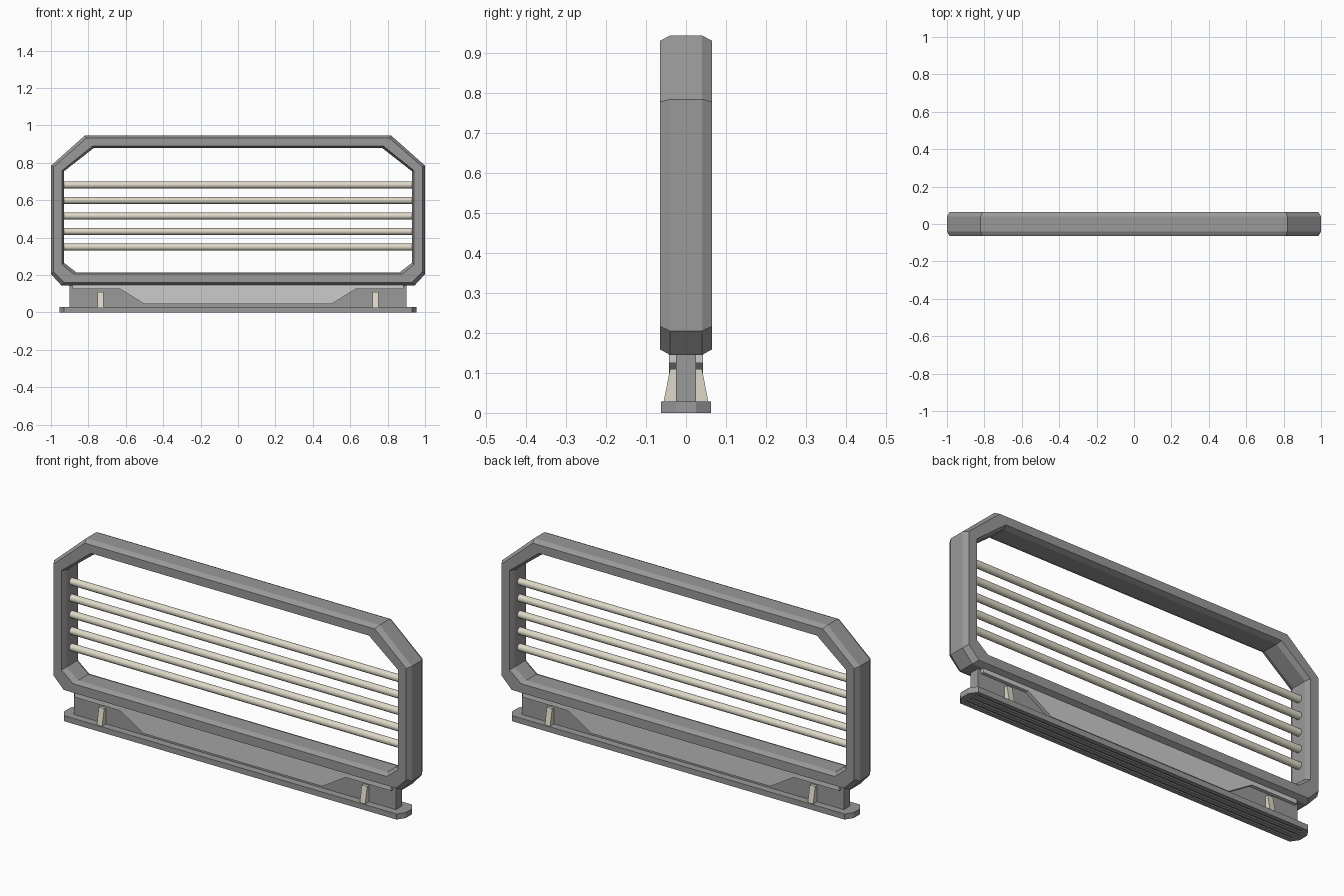
import bpy, bmesh, math
from mathutils import Matrix

cube = bpy.data.objects.get("Cube")
if cube:
    bpy.data.objects.remove(cube, do_unlink=True)


def material(name, rgb):
    m = bpy.data.materials.new(name)
    m.use_nodes = True
    m.diffuse_color = (*rgb, 1)
    m.node_tree.nodes["Principled BSDF"].inputs["Base Color"].default_value = (*rgb, 1)
    return m


GREY = material("mid grey", (0.32, 0.32, 0.32))
LIGHT = material("light grey", (0.60, 0.60, 0.60))
CREAM = material("cream", (0.73, 0.69, 0.58))


def finish(bm, name, mat):
    bmesh.ops.recalc_face_normals(bm, faces=bm.faces)
    mesh = bpy.data.meshes.new(name)
    bm.to_mesh(mesh)
    bm.free()
    mesh.materials.append(mat)
    obj = bpy.data.objects.new(name, mesh)
    bpy.context.collection.objects.link(obj)
    return obj


def prism(name, points, direction, mat):
    """Extrude a closed outline of 3D points along a direction."""
    bm = bmesh.new()
    face = bm.faces.new([bm.verts.new(p) for p in points])
    new = bmesh.ops.extrude_face_region(bm, geom=[face])["geom"]
    bmesh.ops.translate(bm, vec=direction,
                        verts=[g for g in new if isinstance(g, bmesh.types.BMVert)])
    return finish(bm, name, mat)


def box(name, x, y, z, mat):
    pts = [(x[0], y[0], z[0]), (x[1], y[0], z[0]), (x[1], y[1], z[0]), (x[0], y[1], z[0])]
    return prism(name, pts, (0, 0, z[1] - z[0]), mat)


def mirrored(half):
    """Close a right-hand outline, listed bottom to top, with its mirror image."""
    return half + [(-a, b) for a, b in reversed(half)]


# Octagonal frame with chamfered outer and inner edges
outer = mirrored([(0.945, 0.145), (1.0, 0.205), (1.0, 0.785), (0.82, 0.945)])
inner = mirrored([(0.865, 0.215), (0.93, 0.265), (0.93, 0.755), (0.77, 0.88)])
section = [(0, -0.04), (0.2, -0.065), (0.85, -0.065), (1, -0.04),
           (1, 0.04), (0.85, 0.065), (0.2, 0.065), (0, 0.04)]
bm = bmesh.new()
rings = [[bm.verts.new((o[0] + (i[0] - o[0]) * t, y, o[1] + (i[1] - o[1]) * t))
          for t, y in section] for o, i in zip(outer, inner)]
for k, ring in enumerate(rings):
    after = rings[(k + 1) % len(rings)]
    for j in range(len(section)):
        n = (j + 1) % len(section)
        bm.faces.new((ring[j], ring[n], after[n], after[j]))
finish(bm, "frame", GREY)

# Horizontal rails
for k in range(5):
    bm = bmesh.new()
    bmesh.ops.create_cone(bm, cap_ends=True, segments=16, radius1=0.018, radius2=0.018,
                          depth=1.87, matrix=Matrix.Translation((0, 0, 0.35 + 0.083 * k))
                          @ Matrix.Rotation(math.pi / 2, 4, "Y"))
    rail = finish(bm, f"rail_{k + 1}", CREAM)
    bpy.ops.object.select_all(action="DESELECT")
    rail.select_set(True)
    bpy.context.view_layer.objects.active = rail
    bpy.ops.object.shade_smooth_by_angle(angle=math.radians(40))

# Base plate with clipped corners and shallow grooves underneath
outline = mirrored([(0.93, -0.0625), (0.955, -0.025), (0.955, 0.025), (0.93, 0.0625)])
base = prism("base_plate", [(x, y, 0) for x, y in outline], (0, 0, 0.028), GREY)
bpy.context.view_layer.objects.active = base
for y in (-0.035, 0, 0.035):
    cutter = box("groove_cutter", (-0.92, 0.92), (y - 0.006, y + 0.006), (-0.01, 0.006), GREY)
    cutter.hide_render = True
    mod = base.modifiers.new("groove", "BOOLEAN")
    mod.operation = "DIFFERENCE"
    mod.object = cutter
    bpy.ops.object.modifier_apply(modifier=mod.name)
    bpy.data.objects.remove(cutter, do_unlink=True)

# Upright web and the proud panel across it
box("web", (-0.9, 0.9), (-0.025, 0.025), (0.028, 0.15), GREY)
shape = mirrored([(0.5, 0.045), (0.63, 0.125), (0.885, 0.125), (0.885, 0.15)])
prism("panel", [(x, -0.042, z) for x, z in shape], (0, 0.084, 0), LIGHT)

# Tapered braces on both faces of the web
for side, sx in (("left", 1), ("right", -1)):
    for end, sy in (("front", -1), ("back", 1)):
        wedge = [(0.02, 0.028), (0.056, 0.028), (0.04, 0.11), (0.02, 0.11)]
        prism(f"brace_{side}_{end}", [(sx * 0.735 - 0.015, sy * y, z) for y, z in wedge],
              (0.03, 0, 0), CREAM)
